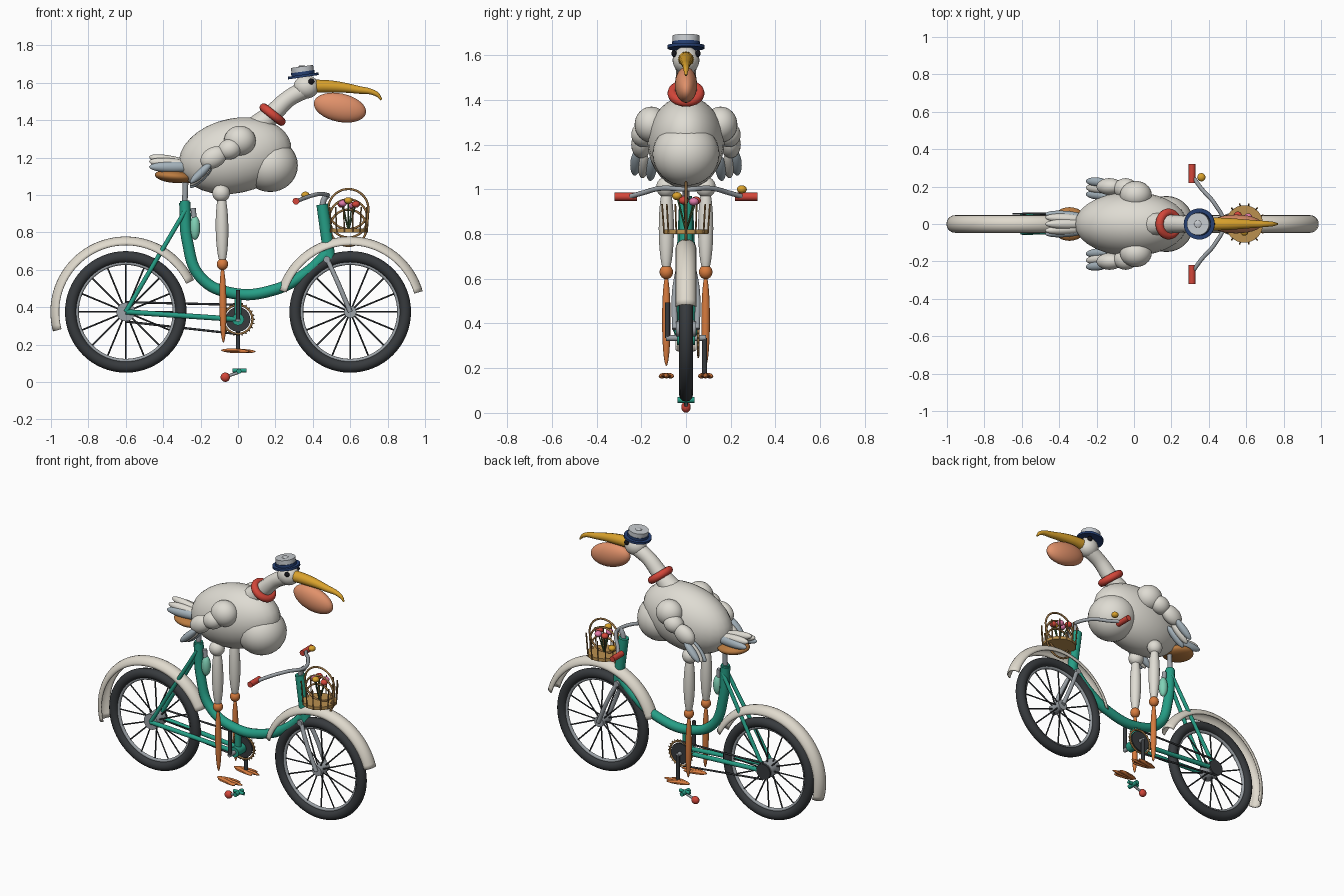
import bpy, bmesh, math
from mathutils import Vector, Matrix

if "Cube" in bpy.data.objects:
    bpy.data.objects.remove(bpy.data.objects["Cube"])

MATS = {}
def paint(o, col):
    if col:
        if col not in MATS:
            m = bpy.data.materials.new("paint_" + col)
            m.diffuse_color = [(int(col[i:i+2], 16) / 255) ** 2.2 for i in (0, 2, 4)] + [1]
            m.use_nodes = True
            m.node_tree.nodes["Principled BSDF"].inputs["Base Color"].default_value = m.diffuse_color
            MATS[col] = m
        o.data.materials.append(MATS[col])
    return o

def add(name, me, col, smooth=True):
    o = bpy.data.objects.new(name, me)
    bpy.context.collection.objects.link(o)
    if smooth:
        for p in me.polygons:
            p.use_smooth = True
    return paint(o, col)

def ball(name, loc, size, col=None, pitch=0, mat=None):
    """Ellipsoid; pitch lifts its +x end, in degrees."""
    bm = bmesh.new()
    bmesh.ops.create_uvsphere(bm, u_segments=28, v_segments=16, radius=1)
    rot = mat or Matrix.Rotation(math.radians(-pitch), 4, 'Y')
    bm.transform(Matrix.Translation(loc) @ rot @ Matrix.Diagonal((*size, 1)))
    me = bpy.data.meshes.new(name)
    bm.to_mesh(me); bm.free()
    return add(name, me, col)

def spindle(name, p, q, r, r2=None, col=None):
    """Ellipsoid stretched from p to q."""
    p, q = Vector(p), Vector(q)
    rot = (q - p).to_track_quat('Z', 'Y').to_matrix().to_4x4()
    return ball(name, (p + q) / 2, (r, r2 or r, (q - p).length / 2), col, mat=rot)

def rod(name, p, q, r, col=None, r2=None, n=20):
    p, q = Vector(p), Vector(q)
    bm = bmesh.new()
    bmesh.ops.create_cone(bm, cap_ends=True, segments=n, radius1=r, radius2=r if r2 is None else r2, depth=(q - p).length)
    bm.transform(Matrix.Translation((p + q) / 2) @ (q - p).to_track_quat('Z', 'Y').to_matrix().to_4x4())
    me = bpy.data.meshes.new(name)
    bm.to_mesh(me); bm.free()
    o = add(name, me, col, False)
    for f in me.polygons:
        f.use_smooth = len(f.vertices) == 4
    return o

def tube(name, pts, r, col=None, radii=None):
    """Smooth tube through the points, with optional taper."""
    cu = bpy.data.curves.new(name, 'CURVE')
    cu.dimensions = '3D'
    cu.bevel_depth, cu.bevel_resolution, cu.resolution_u = r, 4, 8
    cu.use_fill_caps = True
    s = cu.splines.new('BEZIER')
    s.bezier_points.add(len(pts) - 1)
    for i, (b, p) in enumerate(zip(s.bezier_points, pts)):
        b.co = p
        b.handle_left_type = b.handle_right_type = 'AUTO'
        b.radius = radii[i] if radii else 1
    tmp = bpy.data.objects.new(name + "_path", cu)
    bpy.context.collection.objects.link(tmp)
    dg = bpy.context.evaluated_depsgraph_get()
    me = bpy.data.meshes.new_from_object(tmp.evaluated_get(dg))
    bpy.data.objects.remove(tmp)
    return add(name, me, col)

def ring(name, loc, axis, R, r, col=None, n=48):
    bpy.ops.mesh.primitive_torus_add(major_segments=n, minor_segments=12, major_radius=R, minor_radius=r,
        location=loc, rotation=Vector(axis).to_track_quat('Z', 'Y').to_euler())
    o = bpy.context.object
    o.name = name
    bpy.ops.object.shade_smooth()
    return paint(o, col)

def fender(name, cx, a0, a1):
    """Half-round shell swept around the wheel."""
    bm = bmesh.new()
    rows = []
    for i in range(41):
        a = math.radians(a0 + (a1 - a0) * i / 40)
        row = []
        for j in range(11):
            t = math.radians(-90 + 18 * j)
            R = 0.357 + 0.046 * math.cos(t)
            row.append(bm.verts.new((cx + R * math.cos(a), 0.047 * math.sin(t), 0.375 + R * math.sin(a))))
        rows.append(row)
    for a, b in zip(rows, rows[1:]):
        for j in range(10):
            bm.faces.new((a[j], a[j+1], b[j+1], b[j]))
    bmesh.ops.recalc_face_normals(bm, faces=bm.faces)
    me = bpy.data.meshes.new(name)
    bm.to_mesh(me); bm.free()
    o = add(name, me, CREAM)
    o.modifiers.new("thickness", 'SOLIDIFY').thickness = 0.007

TEAL, CREAM, DARK, STEEL = "2a9d85", "dfd9cc", "3a3d40", "9aa0a5"
WHITE, ORANGE, RED, BROWN, GOLD = "dedbd2", "d67a40", "d2483c", "9c7546", "d8a030"
NAVY, FEATHER, SALMON, MINT, STRAW = "2a4272", "a3b1ba", "e0906a", "7fcfb4", "b98f50"

# Wheels
for tag, cx, hub in (("rear", -0.6, 0.05), ("front", 0.6, 0.033)):
    c = Vector((cx, 0, 0.375))
    ring(tag + "_tyre", c, (0, 1, 0), 0.294, 0.031, DARK, 64)
    ring(tag + "_rim", c, (0, 1, 0), 0.262, 0.011, STEEL, 64)
    rod(tag + "_hub", c - Vector((0, 0.045, 0)), c + Vector((0, 0.045, 0)), hub, STEEL)
    for i in range(16):
        a = i * math.pi / 8
        d = Vector((math.cos(a), 0, math.sin(a)))
        rod(tag + "_spoke", c + d * 0.02 + Vector((0, 0.02 * (-1) ** i, 0)), c + d * 0.262, 0.0045, DARK, n=6)
fender("rear_fender", -0.6, 25, 195)
fender("front_fender", 0.6, 16, 163)

# Frame
tube("step_through_tube", [(-0.285, 0, 0.96), (-0.27, 0, 0.75), (-0.2, 0, 0.56), (-0.03, 0, 0.475),
     (0.2, 0, 0.495), (0.36, 0, 0.58), (0.49, 0, 0.70)], 0.03, TEAL)
rod("head_tube", (0.45, 0, 0.95), (0.49, 0, 0.66), 0.031, TEAL)
rod("seat_tube", (-0.285, 0, 0.97), (-0.28, 0, 0.87), 0.026, TEAL)
rod("bottom_bracket_mount", (0, 0, 0.48), (0, 0, 0.335), 0.02, TEAL)
rod("bottom_bracket", (0, -0.04, 0.335), (0, 0.04, 0.335), 0.032, TEAL)
for s in (-1, 1):
    rod("seat_stay", (-0.28, s * 0.02, 0.92), (-0.6, s * 0.045, 0.375), 0.012, TEAL)
    rod("chain_stay", (0, s * 0.03, 0.335), (-0.6, s * 0.045, 0.375), 0.014, TEAL)
    tube("fork_leg", [(0.475, s * 0.03, 0.66), (0.53, s * 0.05, 0.54), (0.6, s * 0.05, 0.375)], 0.013, STEEL)
rod("fork_crown", (0.475, -0.045, 0.655), (0.475, 0.045, 0.655), 0.018, STEEL)

# Drivetrain
rod("crank_axle", (0, -0.09, 0.335), (0, 0.09, 0.335), 0.013, STEEL)
rod("chainring_plate", (0, 0.05, 0.335), (0, 0.06, 0.335), 0.066, DARK, n=32)
ring("chainring", (0, 0.055, 0.335), (0, 1, 0), 0.077, 0.006, BROWN)
for i in range(24):
    d = Vector((math.cos(i * math.pi / 12), 0, math.sin(i * math.pi / 12)))
    c = Vector((0, 0.055, 0.335))
    rod("chainring_tooth", c + d * 0.076, c + d * 0.09, 0.005, BROWN, 0.003, 6)
rod("sprocket", (-0.6, 0.05, 0.375), (-0.6, 0.06, 0.375), 0.05, DARK)
for s in (-1, 1):
    rod("chain_run", (-0.595, 0.055, 0.375 + s * 0.052), (-0.005, 0.055, 0.335 + s * 0.078), 0.006, DARK, n=8)
    rod("crank_arm", (0, s * 0.083, 0.335), (0, s * 0.083, 0.335 - s * 0.158), 0.012, DARK)

# Saddle
rod("seat_post", (-0.285, 0, 0.95), (-0.28, 0, 1.08), 0.015, STEEL)
ball("saddle", (-0.345, 0, 1.1), (0.1, 0.09, 0.035), "b87a42", -5)
ball("saddle_nose", (-0.27, 0, 1.09), (0.09, 0.04, 0.025), "b87a42", -5)

# Handlebar
tube("handlebar_stem", [(0.45, 0, 0.94), (0.462, 0, 0.98), (0.48, 0, 1.0)], 0.016, STEEL)
tube("handlebar", [(0.31, -0.26, 0.965), (0.36, -0.19, 0.985), (0.43, -0.11, 1.005), (0.48, 0, 1.0),
     (0.43, 0.11, 1.005), (0.36, 0.19, 0.985), (0.31, 0.26, 0.965)], 0.011, STEEL)
for s in (-1, 1):
    rod("grip", (0.31, s * 0.22, 0.967), (0.31, s * 0.32, 0.967), 0.018, RED)
ball("bell", (0.36, 0.25, 1.0), (0.022, 0.022, 0.018), GOLD)

# Flower basket
rod("basket_base", (0.59, 0, 0.80), (0.59, 0, 0.82), 0.1, STRAW, n=32)
for z, r in ((0.925, 0.107), (0.875, 0.102), (0.825, 0.097)):
    ring("basket_hoop", (0.59, 0, z), (0, 1, 0), r, 0.006, BROWN)
for i in range(14):
    a = i * math.pi / 7
    x, y = math.cos(a), math.sin(a)
    rod("basket_stake", (0.59 + x * 0.1, y * 0.1, 0.80), (0.59 + x * 0.11, y * 0.11, 0.935), 0.004, BROWN, n=8)
for x, y, z, col in ((0.555, 0.045, 0.95, RED), (0.61, 0.035, 0.945, "e07aa8"), (0.59, -0.04, 0.97, GOLD),
                     (0.63, -0.01, 0.95, RED), (0.56, -0.01, 0.955, "e07aa8")):
    rod("flower_stem", (0.59, 0, 0.81), (x, y, z), 0.004, "4a6a40", n=6)
    ball("flower", (x, y, z), (0.022, 0.022, 0.018), col)

# Bottle, under-tray and red lamp
ball("bottle", (-0.23, 0, 0.825), (0.028, 0.028, 0.065), MINT)
rod("bottle_cap", (-0.235, 0, 0.88), (-0.24, 0, 0.93), 0.014, STEEL)
rod("lamp_tray", (0.005, -0.038, 0.058), (0.005, 0.038, 0.058), 0.014, TEAL, n=8)
rod("lamp_tray_side", (-0.03, 0, 0.062), (0.045, 0, 0.062), 0.011, TEAL, n=8)
rod("lamp_arm", (-0.06, 0, 0.03), (0, 0, 0.05), 0.008, STEEL, n=8)
ball("red_lamp", (-0.068, 0, 0.026), (0.025, 0.021, 0.025), RED)

# Bird body and tail
ball("body", (-0.015, 0, 1.21), (0.305, 0.172, 0.2), WHITE, 12)
ball("breast", (0.172, 0, 1.158), (0.148, 0.15, 0.142), WHITE)
for y, z, col in ((0, 1.205, WHITE), (-0.03, 1.18, WHITE), (0.03, 1.18, WHITE), (-0.045, 1.15, FEATHER), (0.045, 1.15, FEATHER)):
    spindle("tail_feather", (-0.22, y * 0.6, 1.15), (-0.475, y * 1.2, z), 0.028, 0.03, col)

# Wings: overlapping covert puffs and grey flight feathers
for s in (-1, 1):
    ball("wing_shoulder", (0.01, s * 0.155, 1.29), (0.085, 0.075, 0.08), WHITE)
    ball("wing_covert", (-0.045, s * 0.19, 1.245), (0.065, 0.055, 0.055), WHITE, 20)
    ball("wing_puff", (-0.13, s * 0.2, 1.2), (0.075, 0.045, 0.055), WHITE, 30)
    for i in range(3):
        spindle("wing_feather", (-0.14, s * (0.15 + 0.035 * i), 1.15 + 0.012 * i),
                (-0.255, s * (0.16 + 0.035 * i), 1.04 + 0.012 * i), 0.024, 0.022, FEATHER if i != 1 else WHITE)

# Legs and webbed feet
for s in (-1, 1):
    y = s * 0.088
    ball("hip_puff", (-0.09, y, 1.01), (0.047, 0.045, 0.047), WHITE)
    spindle("thigh", (-0.088, y, 1.03), (-0.083, y, 0.62), 0.034, col=WHITE)
    ball("knee", (-0.083, y, 0.63), (0.03, 0.03, 0.032), ORANGE)
    spindle("shin", (-0.083, y, 0.62), (-0.078, y, 0.21), 0.019, col=ORANGE)
    for dy, x in ((-0.03, 0.06), (0, 0.095), (0.03, 0.06)):
        spindle("toe", (-0.09, y, 0.17), (x, y + dy, 0.163), 0.012, col=ORANGE)
    ball("foot_web", (-0.005, y, 0.165), (0.075, 0.034, 0.007), ORANGE)

# Neck, scarf and head
tube("neck", [(0.09, 0, 1.35), (0.19, 0, 1.44), (0.27, 0, 1.515), (0.36, 0, 1.565)], 0.05, WHITE, [1.35, 1, 0.9, 0.95])
ring("scarf", (0.185, 0, 1.43), (0.62, 0, 0.78), 0.06, 0.023, RED)
ball("head", (0.365, 0, 1.578), (0.068, 0.06, 0.062), WHITE)
for s in (-1, 1):
    ball("eye", (0.392, s * 0.053, 1.607), (0.016, 0.012, 0.016), "1c1c20")

# Bill and pouch
tube("upper_bill", [(0.40, 0, 1.582), (0.50, 0, 1.58), (0.64, 0, 1.563), (0.74, 0, 1.54), (0.767, 0, 1.51)],
     0.034, GOLD, [1.05, 0.95, 0.62, 0.38, 0.15])
ball("pouch", (0.545, 0, 1.467), (0.142, 0.05, 0.076), SALMON, -12)

# Boater hat
up, base = Vector((-0.14, 0, 0.99)), Vector((0.35, 0, 1.63))
rod("hat_brim", base, base + up * 0.014, 0.083, NAVY, n=36)
rod("hat_band", base, base + up * 0.03, 0.063, NAVY, n=36)
rod("hat_crown", base + up * 0.025, base + up * 0.058, 0.06, "c4c8cc", n=36)
ball("hat_button", base + up * 0.058, (0.02, 0.02, 0.006), "c4c8cc")
